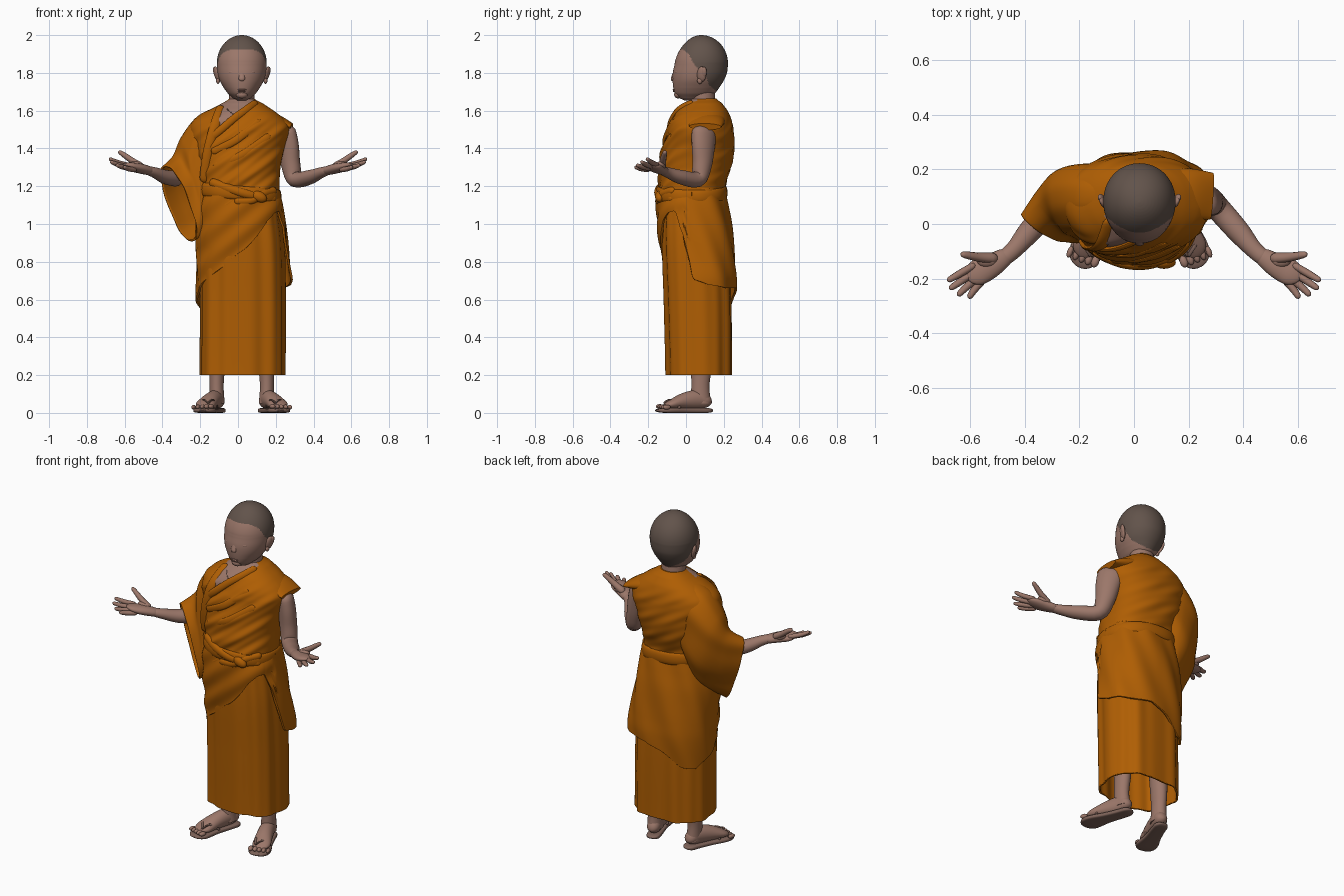
import bpy, bmesh, math
from mathutils import Vector, Matrix, Euler

if "Cube" in bpy.data.objects:
    bpy.data.objects.remove(bpy.data.objects["Cube"])


def material(name, r, g, b):
    m = bpy.data.materials.new(name)
    m.diffuse_color = (r, g, b, 1)
    m.use_nodes = True
    m.node_tree.nodes["Principled BSDF"].inputs["Base Color"].default_value = m.diffuse_color
    return m


ROBE = material("saffron cloth", 0.43, 0.112, 0.001)
SKIN = material("skin", 0.33, 0.185, 0.143)
HAIR = material("cropped hair", 0.122, 0.087, 0.07)
LIPS = material("lips", 0.30, 0.16, 0.125)
SOLE = material("sandal brown", 0.205, 0.122, 0.097)
CX = 0.02  # centre line of the body


def finish(name, bm, mats, rule=None, thick=0):
    bmesh.ops.recalc_face_normals(bm, faces=bm.faces)
    for f in bm.faces:
        f.smooth = True
        if rule and rule(f.calc_center_median()):
            f.material_index = 1
    me = bpy.data.meshes.new(name)
    bm.to_mesh(me)
    bm.free()
    ob = bpy.data.objects.new(name, me)
    bpy.context.collection.objects.link(ob)
    for m in mats:
        me.materials.append(m)
    if thick:
        mod = ob.modifiers.new("cloth thickness", 'SOLIDIFY')
        mod.thickness = thick
        mod.offset = -1
    return ob


def skin_rings(name, rings, mats, caps=True, rule=None, thick=0):
    bm = bmesh.new()
    vs = [[bm.verts.new(p) for p in r] for r in rings]
    n = len(vs[0])
    for a, b in zip(vs, vs[1:]):
        for i in range(n):
            bm.faces.new((a[i], a[(i + 1) % n], b[(i + 1) % n], b[i]))
    if caps:
        bm.faces.new(vs[0])
        bm.faces.new(vs[-1])
    return finish(name, bm, mats, rule, thick)


def catmull(pts, i, u):
    a, b = pts[max(i - 1, 0)], pts[i]
    c, d = pts[i + 1], pts[min(i + 2, len(pts) - 1)]
    return [0.5 * (2*q + (r - p)*u + (2*p - 5*q + 4*r - s)*u*u + (3*q - p - 3*r + s)*u**3)
            for p, q, r, s in zip(a, b, c, d)]


def box_at(table, z):
    z = min(max(z, table[0][0]), table[-1][0])
    i = max(k for k in range(len(table) - 1) if table[k][0] <= z)
    return catmull(table, i, (z - table[i][0]) / (table[i + 1][0] - table[i][0]))[1:]


def spow(v, p):
    return math.copysign(abs(v) ** p, v)


def body(name, table, mats, n=128, rows=50, power=1.0, bottom=None, fold=None, **kw):
    """Stack of rounded sections; table rows are z, x min, x max, y min, y max."""
    lo, hi = table[0][0], table[-1][0]
    rings = []
    for k in range(rows + 1):
        t = (1 - math.cos(math.pi * k / rows)) / 2
        ring = []
        for j in range(n):
            a = 2 * math.pi * j / n - math.pi
            base = bottom(math.degrees(a)) if bottom else lo
            z = base + (hi - base) * t
            x0, x1, y0, y1 = box_at(table, z)
            c, s = math.cos(a), math.sin(a)
            x = (x0 + x1)/2 + (x1 - x0)/2 * spow(c, power)
            y = (y0 + y1)/2 + (y1 - y0)/2 * spow(s, power)
            f = fold(x, y, z, a) if fold else 0
            ring.append((x + f*c, y + f*s, z))
        rings.append(ring)
    return skin_rings(name, rings, mats, **kw)


def tube(name, pts, mat, ref, n=16, steps=24, power=1.0, rounded=True):
    """Oval tube; points are x, y, z, half width along ref, half thickness."""
    path = []
    for k in range(steps + 1):
        t = (1 - math.cos(math.pi * k / steps)) / 2 * (len(pts) - 1)
        i = min(int(t), len(pts) - 2)
        path.append(catmull(pts, i, t - i))
    P = [Vector(p[:3]) for p in path]
    L = [0]
    for a, b in zip(P, P[1:]):
        L.append(L[-1] + (b - a).length)
    rings = []
    for k, p in enumerate(path):
        t = (P[min(k + 1, steps)] - P[max(k - 1, 0)]).normalized()
        out = t.cross(Vector(ref)).normalized()
        side = out.cross(t)
        f = 1
        if rounded:
            e = min(1, min(L[k], L[-1] - L[k]) / max(p[3], 1e-4))
            f = max(0.08, math.sqrt(max(0, 1 - (1 - e) ** 2)))
        rings.append([P[k] + f * (side * p[3] * spow(math.cos(a), power) + out * p[4] * spow(math.sin(a), power))
                      for a in (2 * math.pi * j / n for j in range(n))])
    return skin_rings(name, rings, [mat])


def ball(name, loc, scale, mat, rot=(0, 0, 0)):
    bm = bmesh.new()
    M = Matrix.LocRotScale(Vector(loc), Euler(rot), Vector(scale))
    bmesh.ops.create_uvsphere(bm, u_segments=20, v_segments=12, radius=1, matrix=M)
    return finish(name, bm, [mat])


def lerp(table, v):
    for (a, p), (b, q) in zip(table, table[1:]):
        if a <= v <= b:
            return p + (q - p) * (v - a) / (b - a)
    return table[-1][1]


# Head with cropped hair above the hairline; the crown is a half ellipsoid
HEAD = [(1.655, -.005, .045, -.01, .07), (1.665, -.025, .065, -.035, .10), (1.69, -.053, .093, -.058, .15),
        (1.72, -.075, .115, -.067, .175), (1.76, -.097, .137, -.071, .2), (1.8, -.108, .148, -.07, .217)]
for d in range(0, 90, 6):
    s, c = math.sin(math.radians(d)), math.cos(math.radians(d))
    HEAD.append((1.85 + .15*s, CX - .132*c, CX + .132*c, .08 - .14*c + .012*math.sin(2*math.radians(d)), .08 + .142*c))
HEAD.append((2.0, CX - .004, CX + .004, .076, .084))
HAIRLINE = [(-1, 1.93), (-.02, 1.925), (.01, 1.905), (.04, 1.85), (.06, 1.825), (.10, 1.80), (.12, 1.74),
            (.16, 1.70), (1, 1.70)]
body("head", HEAD, [SKIN, HAIR], n=128, rows=96, power=.97, rule=lambda c: c.z > lerp(HAIRLINE, c.y))
tube("neck", [(CX, .11, 1.52, .08, .075), (CX, .095, 1.62, .07, .065), (CX, .085, 1.72, .068, .065)],
     SKIN, (1, 0, 0), n=32, rounded=False)
tube("nose", [(CX, -.058, 1.815, .014, .006), (CX, -.068, 1.78, .016, .009), (CX, -.074, 1.757, .021, .011)],
     SKIN, (1, 0, 0))
ball("upper_lip", (CX, -.062, 1.711), (.024, .010, .004), LIPS)
ball("lower_lip", (CX, -.060, 1.703), (.020, .010, .005), LIPS)
ball("chin", (CX, -.043, 1.685), (.03, .02, .02), SKIN)
for s in (-1, 1):
    side = "right" if s < 0 else "left"
    ball(side + "_eyelid", (CX + s*.052, -.046, 1.803), (.023, .012, .010), SKIN, (0, 0, s*.35))
    ball(side + "_ear", (CX + s*.132, .083, 1.793), (.012, .026, .042), SKIN, (-.15, s*.2, -s*.35))
    ball(side + "_ear_rim", (CX + s*.139, .094, 1.802), (.011, .016, .031), SKIN, (-.15, s*.2, -s*.35))
    ball(side + "_ear_lobe", (CX + s*.126, .073, 1.758), (.010, .014, .016), SKIN)

# Upper robe with diagonal folds and bare skin in the neckline
TORSO = [(1.1, -.20, .225, -.145, .21), (1.2, -.20, .22, -.145, .205), (1.3, -.21, .225, -.14, .238),
         (1.4, -.235, .245, -.125, .255), (1.5, -.255, .275, -.10, .25), (1.55, -.235, .25, -.08, .24),
         (1.6, -.16, .19, -.045, .22), (1.64, -.085, .13, .0, .19), (1.665, -.045, .085, .03, .16)]


def robe_fold(x, y, z, a):
    fade = min(1, max(0, (1.62 - z) / .1)) * abs(math.sin(a)) * (1 if y < .05 else .5)
    slope = .75 if y < .05 else -.5
    return fade * (.006 * math.sin((z - slope * x) * 52 + 2 * math.sin(9 * x))
                   + .003 * math.sin((z - slope * x) * 105))


body("upper_robe", TORSO, [ROBE, SKIN], rows=80, power=.88, fold=robe_fold,
     rule=lambda c: c.y < .06 and c.x > -.105 and c.z > 1.49 + .8 * (c.x + .1))


def on_robe(x, z, off=.002):
    x0, x1, y0, y1 = box_at(TORSO, z)
    k = min(.98, abs(x - (x0 + x1)/2) / ((x1 - x0)/2))
    return (x, (y0 + y1)/2 - (y1 - y0)/2 * (1 - k ** (2/.88)) ** .44 - off, z)


def strip(name, pts, w, h, mat=ROBE):
    p = [on_robe(x, z) + (w, h) for x, z in pts]
    chord = Vector(p[-1][:3]) - Vector(p[0][:3])
    tube(name, p, mat, chord.cross(Vector((0, 1, 0))), n=12)


strip("collar_fold", [(-.15, 1.45), (-.09, 1.50), (-.02, 1.56), (.05, 1.61), (.1, 1.645)], .02, .010)
strip("shoulder_drape_edge", [(-.085, 1.625), (-.12, 1.53), (-.16, 1.38), (-.18, 1.22)], .026, .012)
strip("neck_cord", [(-.06, 1.61), (-.03, 1.585), (.0, 1.57), (.02, 1.6)], .002, .004, SOLE)
for i, (x0, z0, x1, z1) in enumerate([(-.14, 1.38, .12, 1.55), (-.13, 1.30, .17, 1.47)]):
    strip(f"chest_fold_{i}", [(x0, z0), ((x0 + x1)/2, (z0 + z1)/2 - .02), (x1, z1)], .02, .008)

# Point of cloth over the bare shoulder
tube("shoulder_cap", [(.12, .11, 1.555, .10, .05), (.21, .107, 1.537, .095, .04), (.285, .102, 1.515, .085, .018)],
     ROBE, (0, 1, 0), n=32, rounded=False)

# Wide hanging sleeve: top point, bottom point, half width vector per section
SLEEVE = [(-.09, .1, 1.63, -.08, .08, 1.2, 0, .12), (-.215, .1, 1.57, -.13, .075, 1.08, 0, .135),
          (-.30, .095, 1.46, -.16, .05, 1.0, -.015, .125), (-.335, .065, 1.365, -.20, .0, .94, -.045, .09),
          (-.385, .0, 1.31, -.245, -.025, .908, -.06, .055)]
rings = []
for k in range(41):
    i = min(k // 10, 3)
    p = catmull(SLEEVE, i, k / 10 - i)
    top, bot, half = Vector(p[:3]), Vector(p[3:6]), Vector((p[6], p[7], 0))
    rings.append([(top + bot)/2 + (top - bot)/2 * spow(math.cos(a), .85)
                  + half * spow(math.sin(a), .85) * (1 + .04*math.sin(7*a + k*.1))
                  for a in (2 * math.pi * j / 64 for j in range(64))])
skin_rings("sleeve", rings, [ROBE], caps=False, thick=.01)

# Long pleated skirt
SKIRT = [(.2, -.2, .247, -.105, .245), (.6, -.197, .247, -.115, .242), (.9, -.195, .24, -.125, .225),
         (1.15, -.18, .21, -.12, .19)]
body("skirt", SKIRT, [ROBE], rows=24, power=.78, caps=False, thick=.01,
     fold=lambda x, y, z, a: .005 * math.sin(7*a + .8*z) + .003 * math.sin(13*a + 1))

# Outer wrap with a hem that rises and falls around the body
WRAP = [(.5, -.218, .285, -.12, .255), (.7, -.222, .29, -.125, .268), (.8, -.223, .278, -.13, .262),
        (.9, -.223, .265, -.142, .252), (1.0, -.22, .25, -.152, .24), (1.1, -.21, .235, -.156, .222),
        (1.19, -.20, .22, -.148, .207)]
HEM = [(-180, .6), (-155, .68), (-130, .73), (-110, .78), (-90, .86), (-70, .95), (-55, 1.02), (-40, 1.06),
       (-26, 1.07), (-15, .92), (-8, .71), (10, .68), (45, .66), (80, .66), (100, .62), (125, .54), (150, .53), (180, .6)]
body("outer_wrap", WRAP, [ROBE], rows=40, power=.86, caps=False, thick=.012, bottom=lambda a: lerp(HEM, a),
     fold=lambda x, y, z, a: .005 * math.sin(8*a + 14*z) if y > 0 else .005 * math.sin((z - .8*x) * 42))

# Twisted waist sash and knot
loop = []
for j in range(33):
    a = 2 * math.pi * j / 32
    loop.append((.01 + .208*spow(math.cos(a), .86), .03 + .178*spow(math.sin(a), .86),
                 1.165 - .02*math.cos(a), .036, .012))
tube("waist_sash", loop, ROBE, (0, 0, 1), steps=96, rounded=False)
strip("sash_twist_upper", [(-.15, 1.225), (-.04, 1.185), (.08, 1.15), (.2, 1.13)], .024, .018)
strip("sash_twist_lower", [(-.02, 1.12), (.07, 1.125), (.13, 1.16), (.2, 1.18)], .022, .018)
ball("sash_knot", (.11, -.14, 1.145), (.045, .024, .028), ROBE, (0, .4, 0))

# Arms with open, upturned hands; the sleeved arm starts at the elbow
FINGERS = {"index": (.6, -.16, 1.315, .682, -.208, 1.347), "middle": (.59, -.18, 1.305, .675, -.238, 1.33),
           "ring": (.576, -.195, 1.297, .645, -.262, 1.313), "little": (.56, -.205, 1.29, .605, -.272, 1.303)}
UPPER_ARM = [(.235, .097, 1.52, .05, .078), (.262, .092, 1.42, .05, .07), (.28, .085, 1.31, .048, .054)]
FOREARM = [(.305, .06, 1.237, .045, .043), (.38, -.025, 1.248, .042, .038),
           (.44, -.095, 1.272, .032, .028), (.49, -.135, 1.288, .03, .022)]
for s in (-1, 1):
    side = "right" if s < 0 else "left"
    ref = (s*.76, .65, 0)
    flip = lambda pts: [(s*p[0],) + tuple(p[1:]) for p in pts]
    tube(side + "_arm", flip((UPPER_ARM if s > 0 else []) + FOREARM), SKIN, ref, n=24, steps=40)
    tube(side + "_palm", flip([(.45, -.105, 1.276, .028, .022), (.51, -.145, 1.292, .042, .026),
                               (.56, -.172, 1.302, .048, .023), (.61, -.198, 1.315, .042, .014)]), SKIN, ref, n=20)
    ball(side + "_thumb_base", (s*.535, -.135, 1.308), (.04, .026, .022), SKIN, (0, -s*.3, 0))
    for f, (a, b, c, d, e, g) in FINGERS.items():
        tube(f"{side}_{f}_finger", flip([(a - .02, b + .012, c - .004, .013, .013),
             ((a + d)/2, (b + e)/2, (c + g)/2 - .004, .0135, .013), (d, e, g, .010, .009)]), SKIN, ref, n=10, steps=14)
    tube(side + "_thumb", flip([(.50, -.125, 1.30, .022, .018), (.56, -.122, 1.335, .018, .016),
                                (.60, -.116, 1.363, .015, .014), (.633, -.110, 1.385, .011, .010)]),
         SKIN, ref, n=10, steps=16)

    # Lower leg, foot, sandal and thong straps
    fx = lambda pts: [(CX + s*p[0],) + tuple(p[1:]) for p in pts]
    tube(side + "_leg", fx([(.12, .08, .5, .055, .06), (.13, .08, .25, .042, .054), (.133, .076, .14, .037, .048),
                            (.13, .078, .05, .04, .054)]), SKIN, (1, 0, 0), n=24, rounded=False)
    tube(side + "_foot", fx([(.118, .135, .052, .034, .028), (.135, .07, .07, .04, .05), (.165, -.01, .062, .046, .044),
                             (.193, -.08, .044, .052, .026), (.203, -.125, .036, .048, .014)]), SKIN, (1, 0, 0), n=24)
    tube(side + "_sandal", fx([(.112, .142, .013, .038, .013), (.135, .07, .013, .04, .013), (.165, -.01, .013, .045, .013),
                               (.193, -.09, .013, .06, .013), (.208, -.163, .013, .058, .013)]),
         SOLE, (1, 0, 0), n=24, power=.5)
    for k in range(5):
        ball(f"{side}_toe_{k}", (CX + s*(.162 + .023*k), -.138 + .009*k, .034 - .001*k),
             (.0145 - .001*k, .022, .0125), SKIN, (0, 0, s*.35))
    for k, x in enumerate((.125, .222)):
        tube(f"{side}_strap_{k}", fx([(.178, -.118, .052, .007, .005), ((.178 + x)/2 + .004*k, -.075, .069, .008, .005),
                                      (x, -.025 - .005*k, .025, .008, .005)]), SOLE, (0, 1, 0), n=8)

# Smooth shading that keeps cloth and sole edges crisp
for ob in bpy.context.scene.objects:
    ob.select_set(True)
    bpy.context.view_layer.objects.active = ob
bpy.ops.object.shade_smooth_by_angle(angle=math.radians(45))
